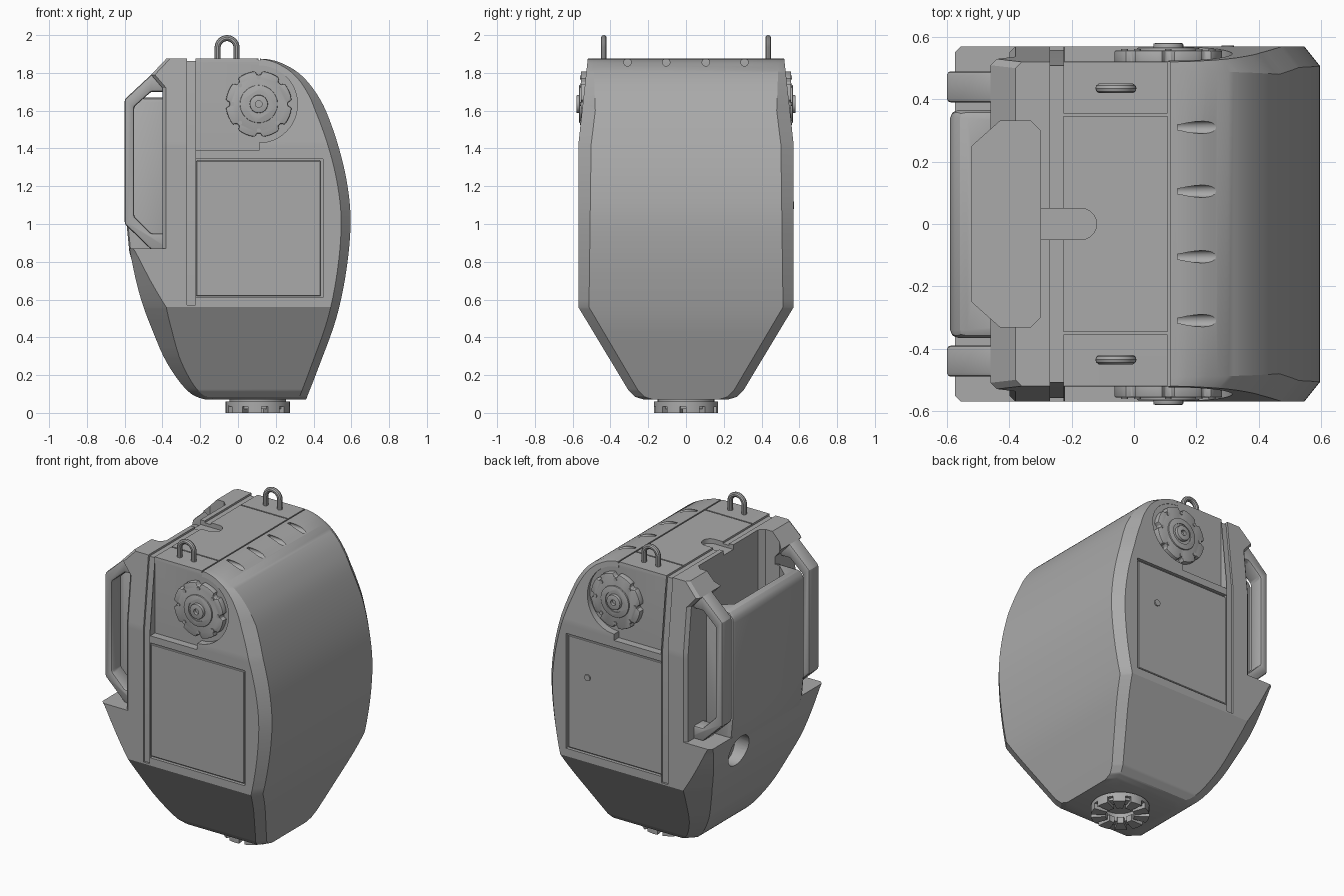
import bpy, bmesh, math
from mathutils import Vector

old = bpy.data.objects.get("Cube")
if old:
    bpy.data.objects.remove(old, do_unlink=True)

grey = bpy.data.materials.new("plain_grey")
grey.use_nodes = True
TONE = (0.4, 0.4, 0.4, 1)
grey.diffuse_color = TONE
grey.node_tree.nodes["Principled BSDF"].inputs["Base Color"].default_value = TONE


def make(name, bm):
    bmesh.ops.recalc_face_normals(bm, faces=bm.faces)
    me = bpy.data.meshes.new(name)
    bm.to_mesh(me)
    bm.free()
    ob = bpy.data.objects.new(name, me)
    bpy.context.collection.objects.link(ob)
    me.materials.append(grey)
    return ob


def loft(name, rings):
    """Skin closed rings of equal length and cap both ends."""
    bm = bmesh.new()
    vs = [[bm.verts.new(p) for p in r] for r in rings]
    n = len(vs[0])
    for a, b in zip(vs, vs[1:]):
        for i in range(n):
            j = (i + 1) % n
            bm.faces.new((a[i], a[j], b[j], b[i]))
    bm.faces.new(vs[0])
    bm.faces.new(vs[-1])
    return make(name, bm)


def prism(name, pts, axis, lo, hi):
    """Extrude a 2D outline along one axis from lo to hi."""
    place = {"x": lambda p, t: (t, p[0], p[1]),
             "y": lambda p, t: (p[0], t, p[1]),
             "z": lambda p, t: (p[0], p[1], t)}[axis]
    return loft(name, [[place(p, t) for p in pts] for t in (lo, hi)])


def box(name, x, y, z):
    return prism(name, [(x[0], y[0]), (x[1], y[0]), (x[1], y[1]), (x[0], y[1])], "z", *z)


def arc(cx, cy, r, a0=0, a1=360, n=32):
    """Points on an arc; a full turn leaves out the repeated end."""
    last = n if a1 - a0 == 360 else n + 1
    return [(cx + r * math.cos(math.radians(a0 + (a1 - a0) * i / n)),
             cy + r * math.sin(math.radians(a0 + (a1 - a0) * i / n))) for i in range(last)]


def bake(ob):
    dg = bpy.context.evaluated_depsgraph_get()
    me = bpy.data.meshes.new_from_object(ob.evaluated_get(dg))
    ob.modifiers.clear()
    ob.data = me


def bevel(ob, width, segments=2):
    m = ob.modifiers.new("bevel", "BEVEL")
    m.width, m.segments, m.limit_method = width, segments, "ANGLE"
    bake(ob)
    return ob


def cut(ob, *cutters):
    for c in cutters:
        m = ob.modifiers.new("cut", "BOOLEAN")
        m.operation, m.solver, m.object = "DIFFERENCE", "EXACT", c
        bake(ob)
        bpy.data.objects.remove(c, do_unlink=True)


def lerp(table, z):
    for (z0, v0), (z1, v1) in zip(table, table[1:]):
        if z <= z1:
            return v0 + (v1 - v0) * max(0, z - z0) / (z1 - z0)
    return table[-1][1]


def spline(pts, n=5):
    """Catmull-Rom curve through 2D points."""
    p = [Vector(q) for q in [pts[0]] + pts + [pts[-1]]]
    out = []
    for a, b, c, d in zip(p, p[1:], p[2:], p[3:]):
        for i in range(n):
            t = i / n
            out.append(0.5 * (2 * b + (c - a) * t + (2 * a - 5 * b + 4 * c - d) * t * t
                              + (3 * b - a - 3 * c + d) * t ** 3))
    return [tuple(v) for v in out] + [pts[-1]]


# Shell: stacked horizontal slices, as (height, extent) tables
bulge = spline([(.07, .36), (.25, .43), (.5, .52), (.75, .573), (1, .596), (1.2, .58), (1.4, .535),
                (1.6, .465), (1.72, .395), (1.8, .32), (1.85, .235), (1.87, .17), (1.875, .12)])
back_low = spline([(.07, -.17), (.09, -.23), (.13, -.28), (.2, -.335), (.3, -.395),
                   (.43, -.45), (.56, -.5), (.7, -.54), (.87, -.575)], 3)
back_high = [(.87, -.4), (1.72, -.4), (1.79, -.46), (1.875, -.38)]
width = [(.07, .22), (.085, .27), (.12, .305), (.17, .335), (.56, .57), (1.42, .57), (1.875, .52)]
back_corner = [(.07, .05), (.56, .12), (.85, .03), (.87, .02)]
front_corner = [(.07, .05), (1.6, .07), (1.875, .03)]


def shell_slice(z, back):
    w, xf, xb = lerp(width, z), lerp(bulge, z), lerp(back, z)
    b, c = lerp(back_corner, z), lerp(front_corner, z)
    half = [(xb, w - b), (xb + b, w), (xf - .8 * c, w), (xf, w - c)]
    return [(x, y, z) for x, y in half] + [(x, -y, z) for x, y in reversed(half)]


heights = sorted({round(p[0], 4) for p in bulge + back_low + back_high + width})
body = loft("body_shell", [shell_slice(z, back_low) for z in heights if z <= .87]
            + [shell_slice(z, back_high) for z in heights if z >= .87])

# Back tank between the handles
tank = prism("back_tank", [(-.33, .7), (-.53, .7), (-.575, .85), (-.59, 1), (-.59, 1.63), (-.56, 1.67),
                           (-.33, 1.67)], "y", -.365, .365)
bevel(tank, .025)

# Pocket open at the top, shared by shell and tank
pocket = [(-.52, -.25), (-.43, -.33), (-.33, -.33), (-.3, -.3),
          (-.3, .3), (-.33, .33), (-.43, .33), (-.52, .25)]
for ob in (body, tank):
    cut(ob, prism("cutter", pocket, "z", 1.3, 2))

# Seam around the shell and grooves of the top panel
rim = [(.558, .57), (.558, 1.42), (.508, 1.863)]
seam = [(.7, .57), (.7, 2), (-.7, 2), (-.7, .57)] + [(-y, z) for y, z in rim] + rim[::-1]
cut(body, prism("cutter", seam, "x", -.27, -.226),
    box("cutter", (.108, .116), (-.6, .6), (1.865, 2)),
    *[box("cutter", (-.23, .112), (s * .35 - .004, s * .35 + .004), (1.865, 2)) for s in (-1, 1)])
cut(body, prism("cutter", arc(-.17, 0, .05, -90, 90, 12) + [(-.32, .05), (-.32, -.05)], "z", 1.845, 2))

# Four vents on the top curve
for y in (-.31, -.105, .105, .31):
    cut(body, prism("cutter", arc(y, 1.856, .02, n=16), "x", .14, .5))

# Hose port low on the back
for ob in (body, tank):
    cut(ob, prism("cutter", arc(.25, .74, .1), "x", -.7, -.45))


def knob_outline(r, notch):
    pts = []
    for k in range(8):
        a = k * 45 + 22.5
        for da, rr in ((-16, r), (-8, r), (0, r), (8, r), (16, r), (19, notch), (26, notch)):
            t = math.radians(a + da)
            pts.append((.11 + rr * math.cos(t), 1.635 + rr * math.sin(t)))
    return pts


KX, KZ = .11, 1.635
for s, side in ((-1, "front"), (1, "rear")):
    def out(name, pts, lo, hi):
        return prism(name, pts, "y", *sorted((s * lo, s * hi)))

    # Knob recess and hatch opening
    cut(body,
        out("cutter", [(-.222, 1.39), (KX, 1.39), (KX, 1.43)] + arc(KX, KZ, .205, -90, 90, 24)
            + [(KX, 1.95), (-.222, 1.95)], .522, .8),
        out("cutter", [(-.222, .61), (.45, .61), (.45, 1.345), (-.222, 1.345)], .55, .8))
    bevel(out(side + "_hatch", [(-.222, .618), (.438, .618), (.438, 1.335), (-.222, 1.335)], .53, .564), .004, 1)

    # Knob
    bevel(out(side + "_knob", knob_outline(.175, .155), .5, .557), .006)
    ring = bevel(out(side + "_knob_ring", arc(KX, KZ, .1), .55, .566), .004)
    cut(ring, out("cutter", arc(KX, KZ, .065), .56, .6))
    boss = bevel(out(side + "_knob_boss", arc(KX, KZ, .048), .55, .58), .005)
    cut(boss, out("cutter", arc(KX, KZ, .018, n=16), .56, .6))
    for k in range(8):
        x, z = arc(KX, KZ, .14, n=8)[k]
        out(side + "_knob_stud", arc(x, z, .011, n=12), .55, .562)

    # Carrying handle on the back corner
    outer = [(-.37, 1.82), (-.46, 1.79), (-.6, 1.66), (-.6, 1), (-.46, .865), (-.37, .865)]
    inner = [(-.37, .95), (-.46, .95), (-.55, 1.04), (-.55, 1.62), (-.46, 1.7), (-.37, 1.7)]
    bevel(out(side + "_handle", outer + inner, .39, .49), .012)

    # Lifting loop on the top
    cu = bpy.data.curves.new("loop_path", "CURVE")
    cu.dimensions, cu.bevel_depth, cu.bevel_resolution, cu.use_fill_caps = "3D", .016, 3, True
    path = [(-.008, 1.86)] + arc(-.058, 1.934, .05, 0, 180, 16) + [(-.108, 1.86)]
    sp = cu.splines.new("POLY")
    sp.points.add(len(path) - 1)
    for p, (x, z) in zip(sp.points, path):
        p.co = (x, s * .435, z, 1)
    loop = bpy.data.objects.new(side + "_lifting_loop", cu)
    bpy.context.collection.objects.link(loop)
    mesh = bpy.data.meshes.new_from_object(loop.evaluated_get(bpy.context.evaluated_depsgraph_get()))
    bpy.data.objects.remove(loop)
    loop = bpy.data.objects.new(side + "_lifting_loop", mesh)
    bpy.context.collection.objects.link(loop)
    mesh.materials.clear()
    mesh.materials.append(grey)

# Latch button on the rear hatch
prism("hatch_button", arc(.3, 1.1, .02, n=16), "y", .55, .572)

# Bottom nozzle: collar, threaded rim and ring of teeth
for name, r, lo, hi in (("nozzle_collar", .15, .02, .1), ("nozzle_rim", .17, .035, .06)):
    tube = prism(name, arc(.105, 0, r, n=40), "z", lo, hi)
    cut(tube, prism("cutter", arc(.105, 0, .1, n=40), "z", -.1, .2))
for k in range(10):
    a = k * 36
    teeth = arc(.105, 0, .17, a, a + 25, 5) + arc(.105, 0, .085, a, a + 25, 5)[::-1]
    prism("nozzle_tooth", teeth, "z", 0, .04)

# Smooth shading with sharp edges kept
for ob in bpy.context.scene.objects:
    if ob.type == "MESH":
        ob.data.shade_smooth()
        ob.data.set_sharp_from_angle(angle=math.radians(25))
